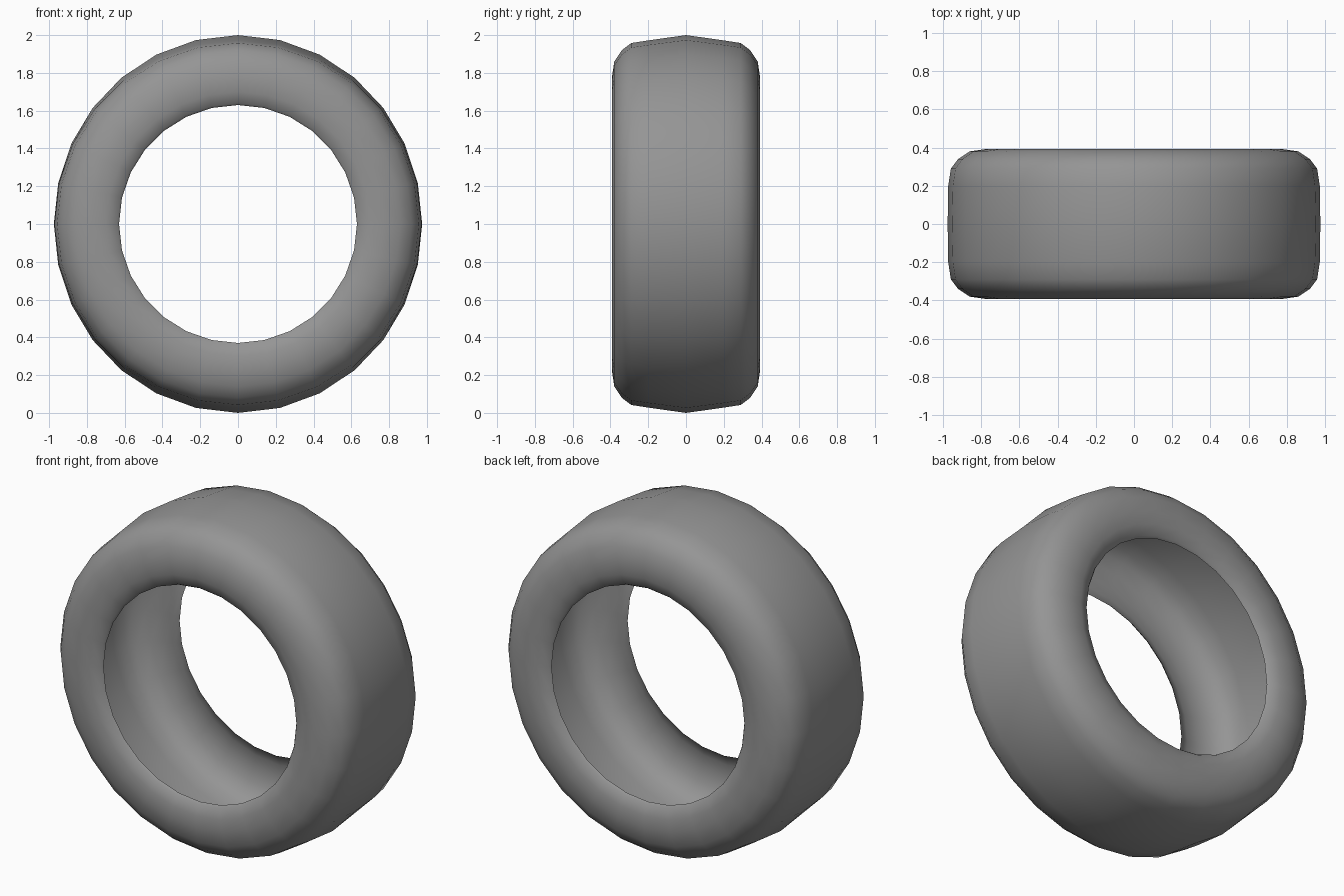
import bpy, bmesh, math

cube = bpy.data.objects.get("Cube")
if cube:
    bpy.data.objects.remove(cube, do_unlink=True)

SEGMENTS = 28

# Rubber material
rubber = bpy.data.materials.new("grey_rubber")
rubber.use_nodes = True
colour = (0.3, 0.3, 0.3, 1)
rubber.diffuse_color = colour
rubber.node_tree.nodes["Principled BSDF"].inputs["Base Color"].default_value = colour

# Half profile from crown to bead: (offset from centre plane, radius)
half = [(0.0, 1.0), (0.2, 0.972), (0.29, 0.958), (0.34, 0.92), (0.38, 0.86),
        (0.393, 0.77), (0.39, 0.70), (0.368, 0.64), (0.355, 0.63)]
profile = [(-y, r) for y, r in reversed(half[1:])] + half

# Hollow open shell swept round the axle
bm = bmesh.new()
rings = []
for y, r in profile:
    ring = []
    for i in range(SEGMENTS):
        a = 2 * math.pi * i / SEGMENTS
        # The crown is a little fuller at top and bottom
        radius = r - 0.025 * math.sin(a) ** 2 if y == 0 else r
        ring.append(bm.verts.new((radius * math.sin(a), y, 1 + radius * math.cos(a))))
    rings.append(ring)
for a, b in zip(rings, rings[1:]):
    for i in range(SEGMENTS):
        j = (i + 1) % SEGMENTS
        bm.faces.new((a[i], a[j], b[j], b[i]))
bmesh.ops.recalc_face_normals(bm, faces=bm.faces)

mesh = bpy.data.meshes.new("tyre")
bm.to_mesh(mesh)
bm.free()
mesh.materials.append(rubber)
tyre = bpy.data.objects.new("tyre", mesh)
bpy.context.collection.objects.link(tyre)
bpy.context.view_layer.objects.active = tyre
tyre.select_set(True)
bpy.ops.object.shade_smooth_by_angle(angle=math.radians(50))
